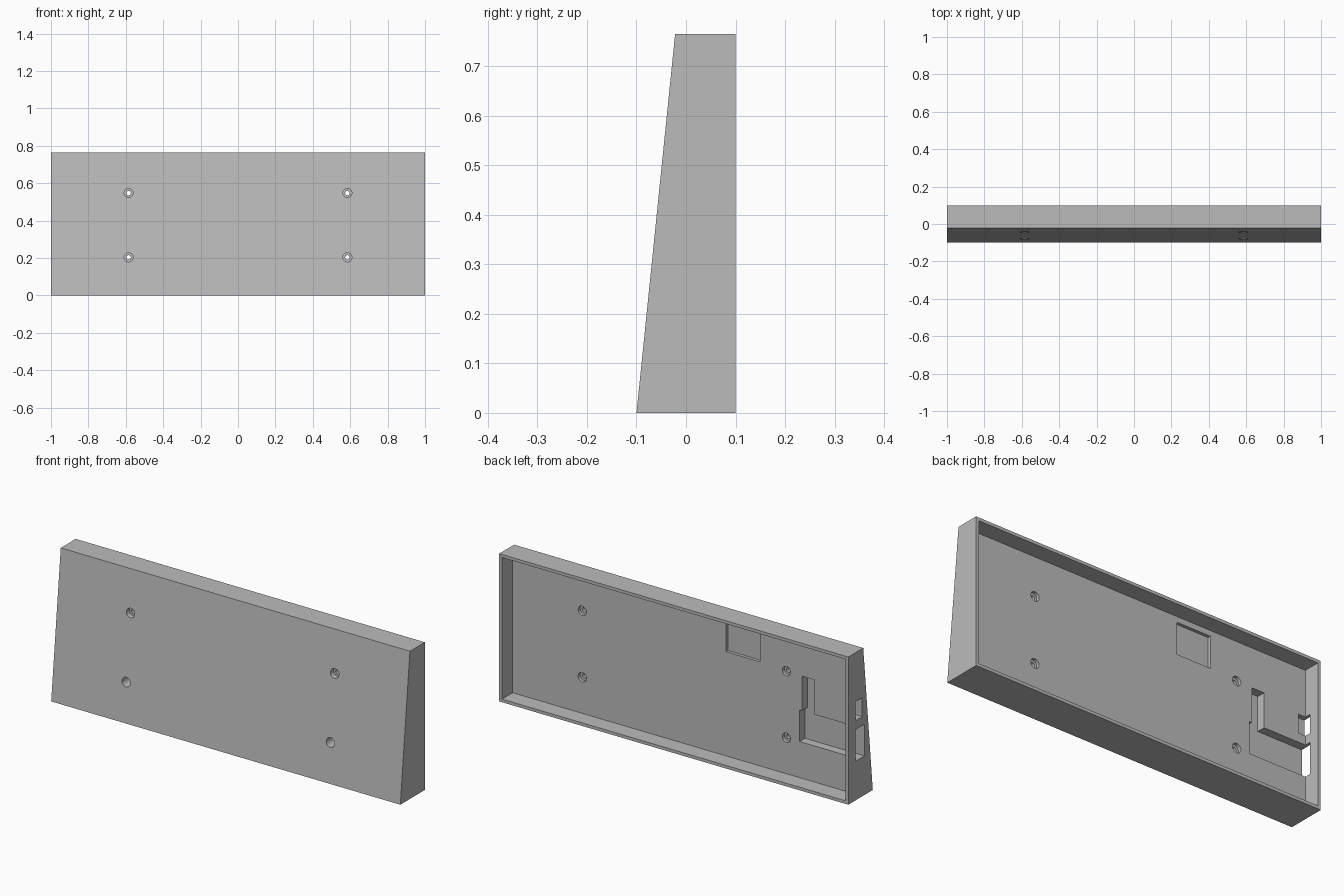
import bpy
import bmesh
import math
from mathutils import Matrix

if "Cube" in bpy.data.objects:
    bpy.data.objects.remove(bpy.data.objects["Cube"], do_unlink=True)

HEIGHT = 0.765
WALL = 0.016
FLOOR_Y = 0.013      # inner face of the front panel
POCKET_Y = -0.031    # bottom of the deep pockets

grey = bpy.data.materials.new("plain grey")
grey.use_nodes = True
colour = (0.5, 0.5, 0.5, 1)
grey.diffuse_color = colour
grey.node_tree.nodes["Principled BSDF"].inputs["Base Color"].default_value = colour


def make_object(name, bm):
    bmesh.ops.recalc_face_normals(bm, faces=bm.faces)
    mesh = bpy.data.meshes.new(name)
    bm.to_mesh(mesh)
    bm.free()
    mesh.materials.append(grey)
    obj = bpy.data.objects.new(name, mesh)
    bpy.context.collection.objects.link(obj)
    return obj


def box(name, xs, ys, zs):
    bm = bmesh.new()
    bmesh.ops.create_cube(bm, size=1)
    for v in bm.verts:
        v.co = [lo if c < 0 else hi for c, (lo, hi) in zip(v.co, (xs, ys, zs))]
    return make_object(name, bm)


def bore(name, x, z, radius, y0, y1):
    bm = bmesh.new()
    place = Matrix.Translation((x, (y0 + y1) / 2, z)) @ Matrix.Rotation(math.pi / 2, 4, 'X')
    bmesh.ops.create_cone(bm, cap_ends=True, segments=32, radius1=radius,
                          radius2=radius, depth=y1 - y0, matrix=place)
    return make_object(name, bm)


# Wedge housing: side profile extruded across the width
bm = bmesh.new()
profile = [(-0.1, 0), (0.1, 0), (0.1, HEIGHT), (-0.022, HEIGHT)]
face = bm.faces.new([bm.verts.new((-1, y, z)) for y, z in profile])
side = bmesh.ops.extrude_face_region(bm, geom=[face])
bmesh.ops.translate(bm, vec=(2, 0, 0),
                    verts=[e for e in side["geom"] if isinstance(e, bmesh.types.BMVert)])
housing = make_object("wedge_housing", bm)

# Open back, recesses and end-wall slots
cutters = [
    box("back_cavity", (-1 + WALL, 1 - WALL), (FLOOR_Y, 0.2), (WALL, HEIGHT - WALL)),
    box("square_recess", (-0.433, -0.238), (FLOOR_Y - 0.016, 0.05), (0.555, 0.72)),
    box("port_pocket", (-1.1, -0.66), (POCKET_Y, 0.043), (0.203, 0.366)),
    box("tall_pocket", (-0.744, -0.673), (POCKET_Y, 0.043), (0.3, 0.545)),
    box("small_port", (-1.1, -0.944), (-0.013, 0.043), (0.413, 0.51)),
]

# Screw holes, counterbored from both sides
for x in (-0.585, 0.585):
    for z in (0.203, 0.547):
        cutters.append(bore("screw_hole", x, z, 0.012, -0.2, 0.05))
        cutters.append(bore("front_counterbore", x, z, 0.024, -0.2, -0.02))
        cutters.append(bore("back_counterbore", x, z, 0.024, -0.004, 0.05))

for cutter in cutters:
    cutter.hide_render = True
    cut = housing.modifiers.new(cutter.name, 'BOOLEAN')
    cut.operation = 'DIFFERENCE'
    cut.solver = 'EXACT'
    cut.object = cutter

# Bake the cuts and drop the cutters
bpy.context.view_layer.update()
depsgraph = bpy.context.evaluated_depsgraph_get()
result = bpy.data.meshes.new_from_object(housing.evaluated_get(depsgraph))
housing.modifiers.clear()
housing.data = result
for cutter in cutters:
    bpy.data.objects.remove(cutter, do_unlink=True)

# Smooth bores, sharp edges
bpy.ops.object.select_all(action='DESELECT')
housing.select_set(True)
bpy.context.view_layer.objects.active = housing
bpy.ops.object.shade_smooth_by_angle(angle=math.radians(30))
